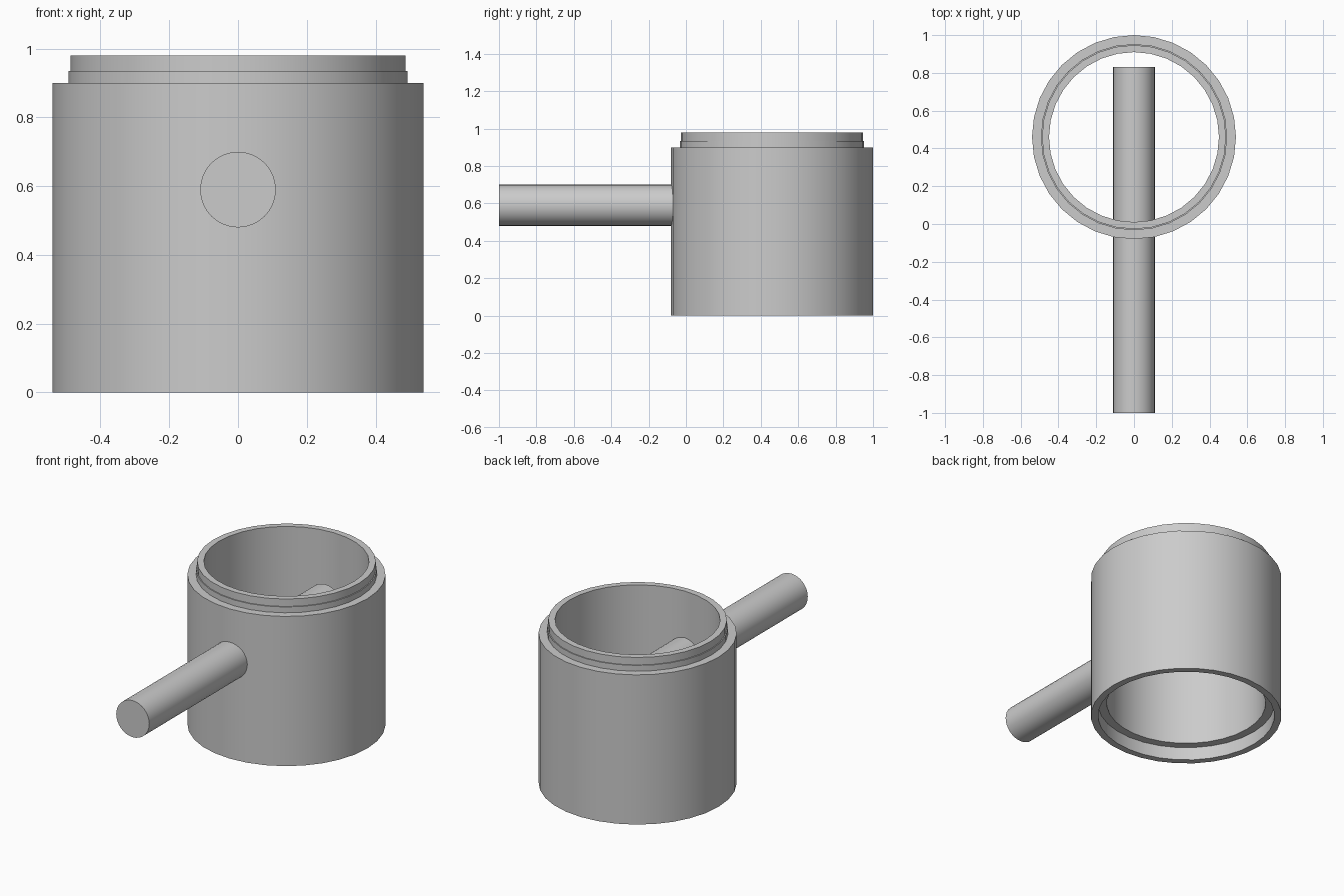
import bpy, bmesh, math

cube = bpy.data.objects.get("Cube")
if cube:
    bpy.data.objects.remove(cube, do_unlink=True)

grey = bpy.data.materials.new("plain grey")
grey.use_nodes = True
colour = (0.6, 0.6, 0.6, 1)
grey.diffuse_color = colour
grey.node_tree.nodes["Principled BSDF"].inputs["Base Color"].default_value = colour

SIDES = 32


def finish(bm, name, location, rotation=(0, 0, 0)):
    bmesh.ops.recalc_face_normals(bm, faces=bm.faces)
    mesh = bpy.data.meshes.new(name)
    bm.to_mesh(mesh)
    bm.free()
    mesh.materials.append(grey)
    obj = bpy.data.objects.new(name, mesh)
    obj.location, obj.rotation_euler = location, rotation
    bpy.context.collection.objects.link(obj)
    bpy.ops.object.select_all(action="DESELECT")
    obj.select_set(True)
    bpy.context.view_layer.objects.active = obj
    bpy.ops.object.shade_smooth_by_angle(angle=math.radians(35))
    return obj


def lathe(name, profile, location):
    """Spin a closed (radius, height) profile into an open-ended tube."""
    bm = bmesh.new()
    rings = [[bm.verts.new((r * math.cos(a), r * math.sin(a), z))
              for a in (math.tau * i / SIDES for i in range(SIDES))]
             for r, z in profile]
    for k, ring in enumerate(rings):
        above = rings[(k + 1) % len(rings)]
        for i in range(SIDES):
            j = (i + 1) % SIDES
            bm.faces.new((ring[i], ring[j], above[j], above[i]))
    return finish(bm, name, location)


# Hollow body: stepped neck on top, matching socket at the bottom
body_profile = [
    (0.54, 0), (0.54, 0.9),
    (0.493, 0.9), (0.493, 0.935), (0.487, 0.935), (0.487, 0.98),
    (0.45, 0.98), (0.45, 0.08), (0.5, 0.08), (0.5, 0),
]
lathe("hollow_body", body_profile, (0, 0.46, 0))

# Straight handle running through the front wall into the body
bm = bmesh.new()
bmesh.ops.create_cone(bm, cap_ends=True, segments=SIDES,
                      radius1=0.11, radius2=0.11, depth=1.83)
finish(bm, "handle_rod", (0, -0.085, 0.59), (math.pi / 2, 0, 0))
